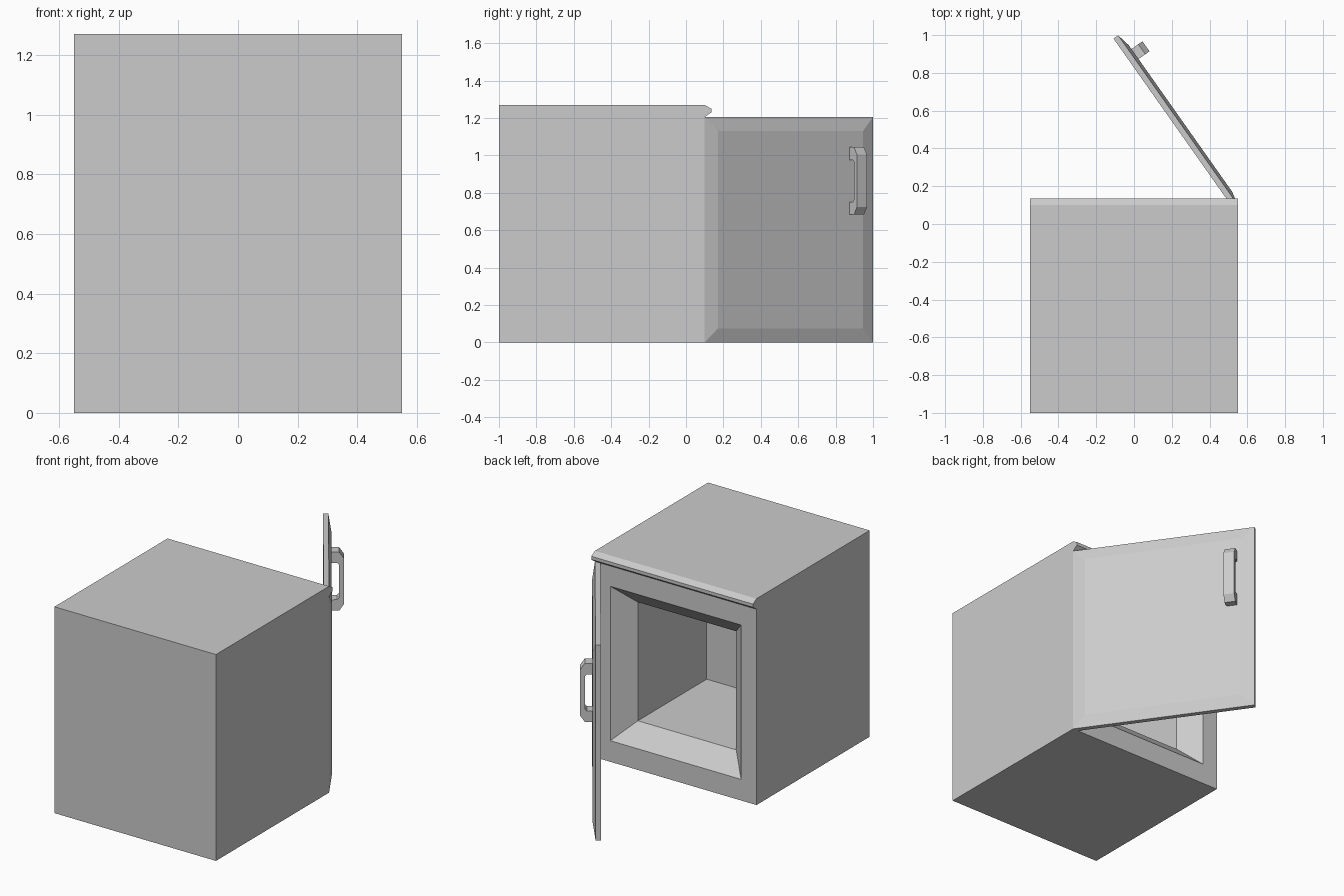
import bpy, bmesh, math

if "Cube" in bpy.data.objects:
    bpy.data.objects.remove(bpy.data.objects["Cube"])


def finish(name, bm):
    bmesh.ops.recalc_face_normals(bm, faces=bm.faces)
    mesh = bpy.data.meshes.new(name)
    bm.to_mesh(mesh)
    bm.free()
    obj = bpy.data.objects.new(name, mesh)
    bpy.context.collection.objects.link(obj)
    return obj


def loft(name, rings):
    """Skin rectangles given as (x0, x1, z0, z1, y), capping both ends."""
    bm = bmesh.new()
    loops = [[bm.verts.new((x, y, z)) for x, z in ((x0, z0), (x1, z0), (x1, z1), (x0, z1))]
             for x0, x1, z0, z1, y in rings]
    for a, b in zip(loops, loops[1:]):
        for i in range(4):
            j = (i + 1) % 4
            bm.faces.new((a[i], a[j], b[j], b[i]))
    bm.faces.new(loops[0])
    bm.faces.new(loops[-1])
    return finish(name, bm)


def prism(name, profile, x0, x1):
    """Extrude a (y, z) profile along x."""
    bm = bmesh.new()
    a, b = [[bm.verts.new((x, y, z)) for y, z in profile] for x in (x0, x1)]
    n = len(profile)
    for i in range(n):
        j = (i + 1) % n
        bm.faces.new((a[i], a[j], b[j], b[i]))
    bm.faces.new(a)
    bm.faces.new(b)
    return finish(name, bm)


# Cabinet: outer shell, then flared opening, then the inner cavity
W = 0.55
loft("cabinet", [
    (-W, W, 0, 1.27, -1.0),
    (-W, W, 0, 1.27, 0.10),
    (-0.445, 0.445, 0.13, 1.08, 0.10),
    (-0.335, 0.335, 0.24, 0.97, -0.01),
    (-0.335, 0.335, 0.24, 0.97, -0.68),
])

# Overhanging lip above the doorway
prism("top_lip", [(0.10, 1.27), (0.135, 1.25), (0.135, 1.23), (0.10, 1.205)], -W, W)

# Door, modelled closed with its hinge at the origin
i = 0.075
door = loft("door", [
    (-1.1, 0, 0, 1.205, -0.03),
    (-1.1, 0, 0, 1.205, 0.0),
    (-1.1 + i, -i, i, 1.205 - i, 0.016),
])

# Handle: mirrored C profile with chamfered corners
mid = 0.864
half = [(0.014, 0.18), (0.06, 0.18), (0.087, 0.14)]
inner = [(0.058, 0.102), (0.048, 0.113), (0.014, 0.113)]
profile = ([(y, mid + z) for y, z in half] + [(y, mid - z) for y, z in reversed(half)]
           + [(y, mid - z) for y, z in reversed(inner)] + [(y, mid + z) for y, z in inner])
handle = prism("door_handle", profile, -1.0, -0.935)
handle.parent = door

# Swing the door open
door.location = (W, 0.10, 0)
door.rotation_euler.z = math.radians(-54.8)
